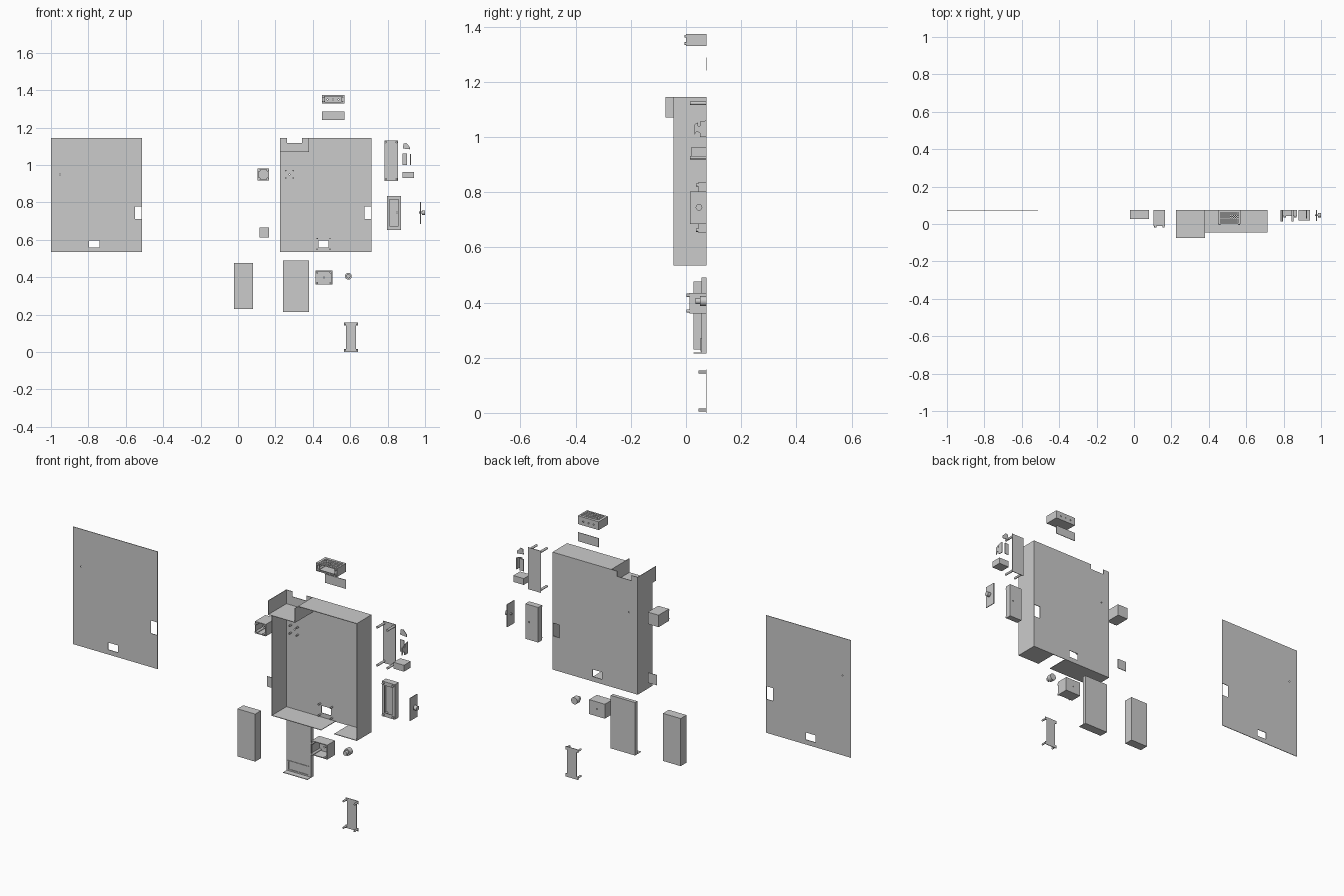
import bpy, bmesh, math
from mathutils import Vector, Matrix

if "Cube" in bpy.data.objects:
    bpy.data.objects.remove(bpy.data.objects["Cube"])

T = 0.003       # sheet thickness
BACK = 0.075    # common rear plane


def finish(name, bm):
    bmesh.ops.remove_doubles(bm, verts=bm.verts, dist=1e-5)
    bmesh.ops.recalc_face_normals(bm, faces=bm.faces)
    me = bpy.data.meshes.new(name)
    bm.to_mesh(me)
    bm.free()
    ob = bpy.data.objects.new(name, me)
    bpy.context.collection.objects.link(ob)
    return ob


def box(name, x, y, z):
    bm = bmesh.new()
    bmesh.ops.create_cube(bm, size=1)
    for v in bm.verts:
        v.co = [(a + b) / 2 + c * (b - a) for (a, b), c in zip((x, y, z), v.co)]
    return finish(name, bm)


def rod(name, x, z, r, y0, y1, sides=12, axis='Y'):
    """Cylinder along Y at (x, z); with axis X the arguments are (y, z) and an x range."""
    bm = bmesh.new()
    bmesh.ops.create_cone(bm, cap_ends=True, segments=sides, radius1=r, radius2=r, depth=y1 - y0)
    m = (y0 + y1) / 2
    if axis == 'Y':
        mat = Matrix.Translation((x, m, z)) @ Matrix.Rotation(math.pi / 2, 4, 'X')
    else:
        mat = Matrix.Translation((m, x, z)) @ Matrix.Rotation(math.pi / 2, 4, 'Y')
    bm.transform(mat)
    for f in bm.faces:
        f.smooth = len(f.verts) == 4
    for e in bm.edges:
        e.smooth = all(f.smooth for f in e.link_faces)
    return finish(name, bm)


def sheet(name, u, v, w, holes=(), plane='xz', t=T):
    """Flat sheet with rectangular openings (u0, u1, v0, v1), thickened from w to w + t."""
    us = sorted(set(u) | {h[i] for h in holes for i in (0, 1)})
    vs = sorted(set(v) | {h[i] for h in holes for i in (2, 3)})
    place = {'xz': lambda a, b: (a, w, b), 'xy': lambda a, b: (a, b, w),
             'yz': lambda a, b: (w, a, b)}[plane]
    off = {'xz': (0, t, 0), 'xy': (0, 0, t), 'yz': (t, 0, 0)}[plane]
    bm = bmesh.new()
    for a, b in zip(us, us[1:]):
        for c, d in zip(vs, vs[1:]):
            p, q = (a + b) / 2, (c + d) / 2
            if any(h[0] < p < h[1] and h[2] < q < h[3] for h in holes):
                continue
            bm.faces.new([bm.verts.new(place(*k)) for k in ((a, c), (b, c), (b, d), (a, d))])
    bmesh.ops.remove_doubles(bm, verts=bm.verts, dist=1e-5)
    ext = bmesh.ops.extrude_face_region(bm, geom=bm.faces[:], use_keep_orig=True)
    bmesh.ops.translate(bm, vec=off, verts=[g for g in ext['geom'] if isinstance(g, bmesh.types.BMVert)])
    return finish(name, bm)


def profile(name, pts, thick):
    """Polygon of 3D points extruded by a vector."""
    bm = bmesh.new()
    f = bm.faces.new([bm.verts.new(p) for p in pts])
    ext = bmesh.ops.extrude_face_region(bm, geom=[f], use_keep_orig=True)
    bmesh.ops.translate(bm, vec=thick, verts=[g for g in ext['geom'] if isinstance(g, bmesh.types.BMVert)])
    return finish(name, bm)


def corner_posts(name, x, z, inset, r, y0, y1):
    for px in (x[0] + inset, x[1] - inset):
        for pz in (z[0] + inset, z[1] - inset):
            rod(name, px, pz, r, y0, y1)


def cup(name, x, z, front, post_tip, wall=0.004, r=0.006, holes=(), top_holes=()):
    """Open-fronted housing with four corner posts."""
    sheet(name + "_back", x, z, BACK - wall, holes, t=wall)
    y = (front, BACK - wall)
    box(name + "_left", (x[0], x[0] + wall), y, z)
    box(name + "_right", (x[1] - wall, x[1]), y, z)
    xi = (x[0] + wall, x[1] - wall)
    box(name + "_floor", xi, y, (z[0], z[0] + wall))
    sheet(name + "_roof", xi, y, z[1] - wall, top_holes, 'xy', wall)
    corner_posts(name + "_post", x, z, r + wall * 0.8, r, post_tip, BACK - wall)


def openings(dx):
    return [(0.43 + dx, 0.485 + dx, 0.56, 0.597), (0.675 + dx, 0.711 + dx, 0.71, 0.777),
            (0.272 + dx, 0.278 + dx, 0.947, 0.953)]


# Loose cover panel
sheet("cover_panel", (-1.0, -0.512), (0.535, 1.145), BACK - T, openings(-1.2265))

# Main case
X0, X1, Z0, Z1, F = 0.225, 0.715, 0.535, 1.145, -0.046
sheet("case_back", (X0, X1), (Z0, Z1), BACK - T, openings(0) + [(0.262, 0.343, 1.118, Z1)])
sheet("case_left_wall", (-0.075, BACK - T), (Z0, Z1), X0, [(-0.075, F, Z0, 1.07)], 'yz')
sheet("case_right_wall", (F, BACK - T), (Z0, Z1), X1 - T, plane='yz')
sheet("case_top", (0.38, X1 - T), (F, BACK - T), Z1 - T, plane='xy')
sheet("case_bottom", (X0 + T, X1 - T), (F, BACK - T), Z0, [(0.51, 0.585, F, BACK - T)], 'xy')
sheet("bay_side", (-0.075, BACK - T), (1.07, Z1), 0.38 - T, plane='yz')
sheet("bay_shelf", (X0 + T, 0.38 - T), (-0.075, BACK - T), 1.07, plane='xy')
corner_posts("case_upper_stud", (0.25, 0.30), (0.925, 0.975), 0.005, 0.004, 0.055, BACK - T)
corner_posts("case_lower_stud", (0.418, 0.497), (0.545, 0.612), 0.005, 0.004, 0.055, BACK - T)

# Small square housing and its lid
cup("square_housing", (0.105, 0.167), (0.918, 0.98), -0.01, -0.018)
sheet("square_lid", (0.115, 0.167), (0.613, 0.666), BACK - T)

# Closed block and sliding tray with lip
box("battery_block", (-0.022, 0.08), (0.027, BACK), (0.23, 0.477))
box("tray_body", (0.24, 0.38), (0.056, BACK), (0.218, 0.49))
box("tray_lip", (0.24, 0.38), (0.027, BACK), (0.215, 0.218))
sheet("tray_frame", (0.248, 0.37), (0.222, 0.272), 0.053, [(0.253, 0.365, 0.227, 0.267)])

# Rectangular housing with a centre hole
cup("button_housing", (0.414, 0.505), (0.36, 0.435), 0.012, 0.002,
    holes=[(0.456, 0.462, 0.395, 0.401)])

# Push knob
rod("knob_head", 0.59, 0.405, 0.018, 0.05, BACK, 16)
rod("knob_stem", 0.59, 0.405, 0.011, 0.035, 0.05, 16)

# Small bracket with pegs
sheet("bracket_plate", (0.577, 0.632), (0.0, 0.157), BACK - T)
for z in (0.004, 0.145):
    box("bracket_ear", (0.567, 0.641), (BACK - T, BACK), (z - 0.004, z + 0.012))
corner_posts("bracket_peg", (0.567, 0.641), (0.005, 0.153), 0.005, 0.005, 0.046, BACK - T)

# Vented housing and its lid
vents = [(0.462 + 0.0105 * i, 0.4675 + 0.0105 * i, 0.006 + 0.0125 * j, 0.0125 + 0.0125 * j)
         for i in range(10) for j in range(5)]
rear = [(0.475 + 0.03 * i, 0.481 + 0.03 * i, 1.347, 1.353) for i in range(3)]
cup("vented_housing", (0.449, 0.569), (1.33, 1.373), 0.0, -0.006, r=0.005, holes=rear, top_holes=vents)
sheet("vented_inner_rim", (0.453, 0.565), (1.334, 1.369), 0.004, [(0.465, 0.553, 1.338, 1.365)])
sheet("vented_lid", (0.449, 0.569), (1.241, 1.287), BACK - T)

# Long plate with four pegs
sheet("long_plate", (0.782, 0.856), (0.915, 1.132), BACK - T)
corner_posts("long_plate_peg", (0.782, 0.856), (0.917, 1.13), 0.008, 0.006, 0.014, BACK - T)

# Shallow tall housing with inner rim
cup("tall_housing", (0.797, 0.871), (0.653, 0.835), 0.043, 0.036,
    holes=[(0.848, 0.854, 0.742, 0.748)])
sheet("tall_housing_rim", (0.801, 0.867), (0.657, 0.831), 0.043, [(0.811, 0.857, 0.673, 0.815)])

# Edge-on switch plate with dial
sheet("switch_plate", (0.015, BACK), (0.685, 0.803), 0.974, plane='yz', t=0.004)
rod("switch_stem", 0.047, 0.745, 0.005, 0.968, 0.985, axis='X')
rod("switch_dial", 0.047, 0.745, 0.012, 0.983, 1.0, 16, 'X')

# Small loose fittings
profile("wedge_plate", [(x, BACK - T, z) for x, z in
        ((0.881, 1.088), (0.919, 1.084), (0.919, 1.096), (0.9, 1.117), (0.885, 1.115))], (0, T, 0))
sheet("small_strip", (0.88, 0.904), (1.0, 1.062), BACK - T)
profile("hook_plate", [(0.92, y, z) for y, z in
        ((BACK, 1.0), (BACK, 1.06), (0.05, 1.055), (0.05, 1.04), (0.043, 1.04), (0.043, 1.052),
         (0.03, 1.045), (0.03, 1.005), (0.038, 1.02), (0.05, 1.015), (0.05, 1.0))], (0.004, 0, 0))
box("small_block", (0.88, 0.94), (0.02, BACK), (0.93, 0.963))
